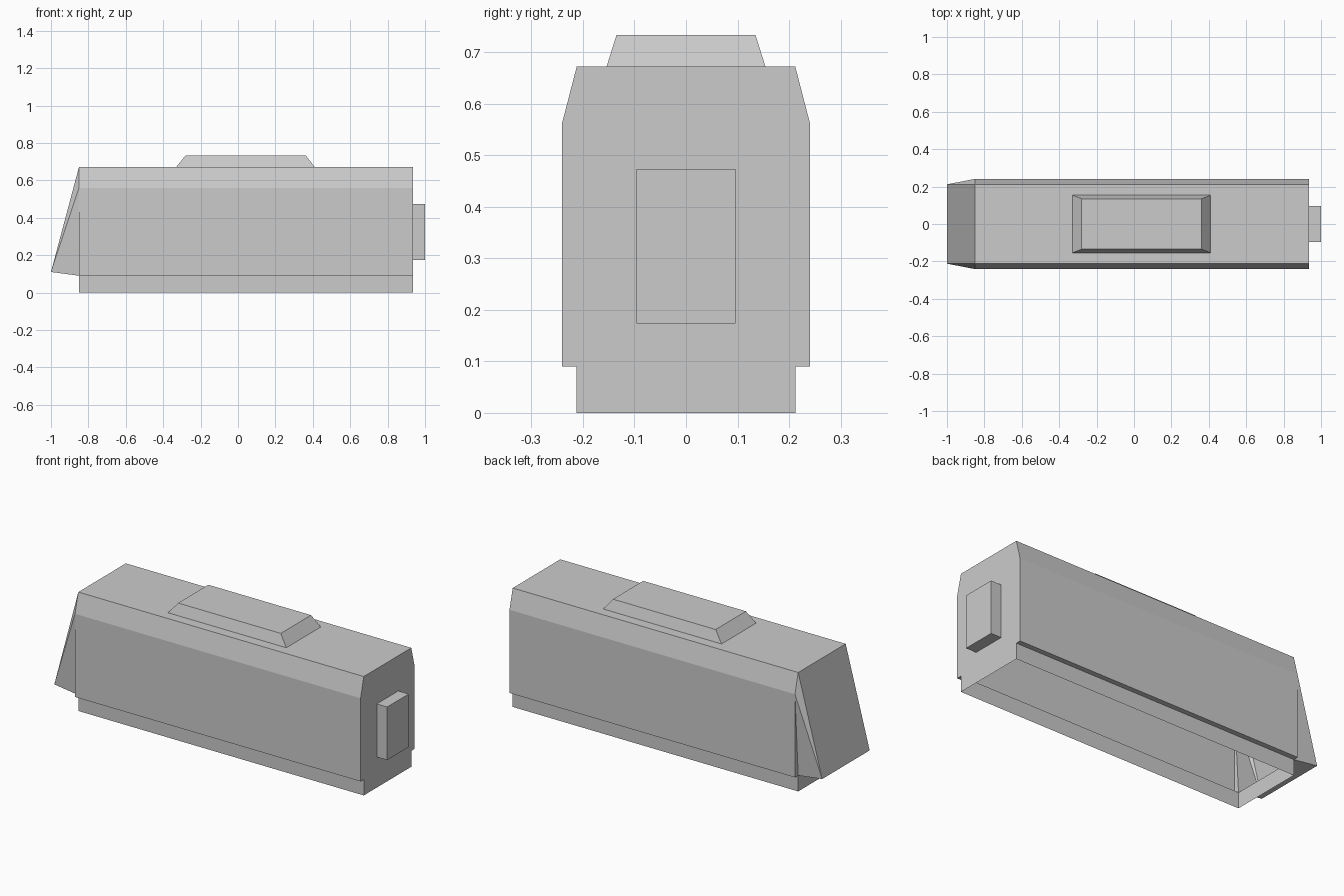
import bpy

cube = bpy.data.objects.get("Cube")
if cube:
    bpy.data.objects.remove(cube)

grey = bpy.data.materials.new("plain_grey")
grey.use_nodes = True
colour = (0.6, 0.6, 0.6, 1)
grey.diffuse_color = colour
grey.node_tree.nodes["Principled BSDF"].inputs["Base Color"].default_value = colour

# Main lengths and heights
FRONT, BACK, TIP = -0.85, 0.935, -1.0
SILL, SHOULDER, ROOF = 0.09, 0.56, 0.672
WIDE, NARROW = 0.241, 0.212


def add_part(name, verts, faces):
    mesh = bpy.data.meshes.new(name)
    mesh.from_pydata(verts, [], faces)
    mesh.materials.append(grey)
    obj = bpy.data.objects.new(name, mesh)
    bpy.context.collection.objects.link(obj)
    return obj


def add_frustum(name, base, top):
    """Join two four-cornered loops with sides and caps."""
    sides = [(i, (i + 1) % 4, (i + 1) % 4 + 4, i + 4) for i in range(4)]
    return add_part(name, base + top, sides + [(3, 2, 1, 0), (4, 5, 6, 7)])


def rectangle(x0, x1, y, z):
    return [(x0, -y, z), (x1, -y, z), (x1, y, z), (x0, y, z)]


# Hollow body: mirrored profile swept along x, open underneath, closed at the back
half = [(NARROW, 0), (NARROW, SILL), (WIDE, SILL), (WIDE, SHOULDER), (NARROW, ROOF)]
profile = half + [(-y, z) for y, z in reversed(half)]
n = len(profile)
verts = [(x, y, z) for x in (FRONT, BACK) for y, z in profile]
walls = [(i, i + n, i + n + 1, i + 1) for i in range(n - 1)]
add_part("body_shell", verts, walls + [tuple(range(2 * n - 1, n - 1, -1))])

# Skirt plate under the nose
add_part("front_skirt",
         [(FRONT, y, z) for y, z in ((-NARROW, 0), (-NARROW, SILL), (NARROW, SILL), (NARROW, 0))],
         [(3, 2, 1, 0)])

# Sloping nose with faceted cheeks and a narrow step beside the body
side = [(FRONT, NARROW, ROOF), (FRONT, WIDE, SHOULDER), (TIP, NARROW, 0.11),
        (FRONT, NARROW, SILL), (FRONT, WIDE, SILL)]
verts = side + [(x, -y, z) for x, y, z in side]
cheeks = [(0, 1, 2), (1, 3, 2), (1, 4, 3)]
mirrored = [tuple(i + 5 for i in reversed(f)) for f in cheeks]
add_part("nose", verts, cheeks + mirrored + [(0, 2, 7, 5), (2, 3, 8, 7)])

# Bevelled unit on the roof
add_frustum("roof_unit", rectangle(-0.33, 0.41, 0.154, ROOF),
            rectangle(-0.28, 0.362, 0.135, 0.733))

# Gangway block on the back end
add_frustum("gangway", rectangle(BACK, 1.0, 0.096, 0.173),
            rectangle(BACK, 1.0, 0.096, 0.473))
